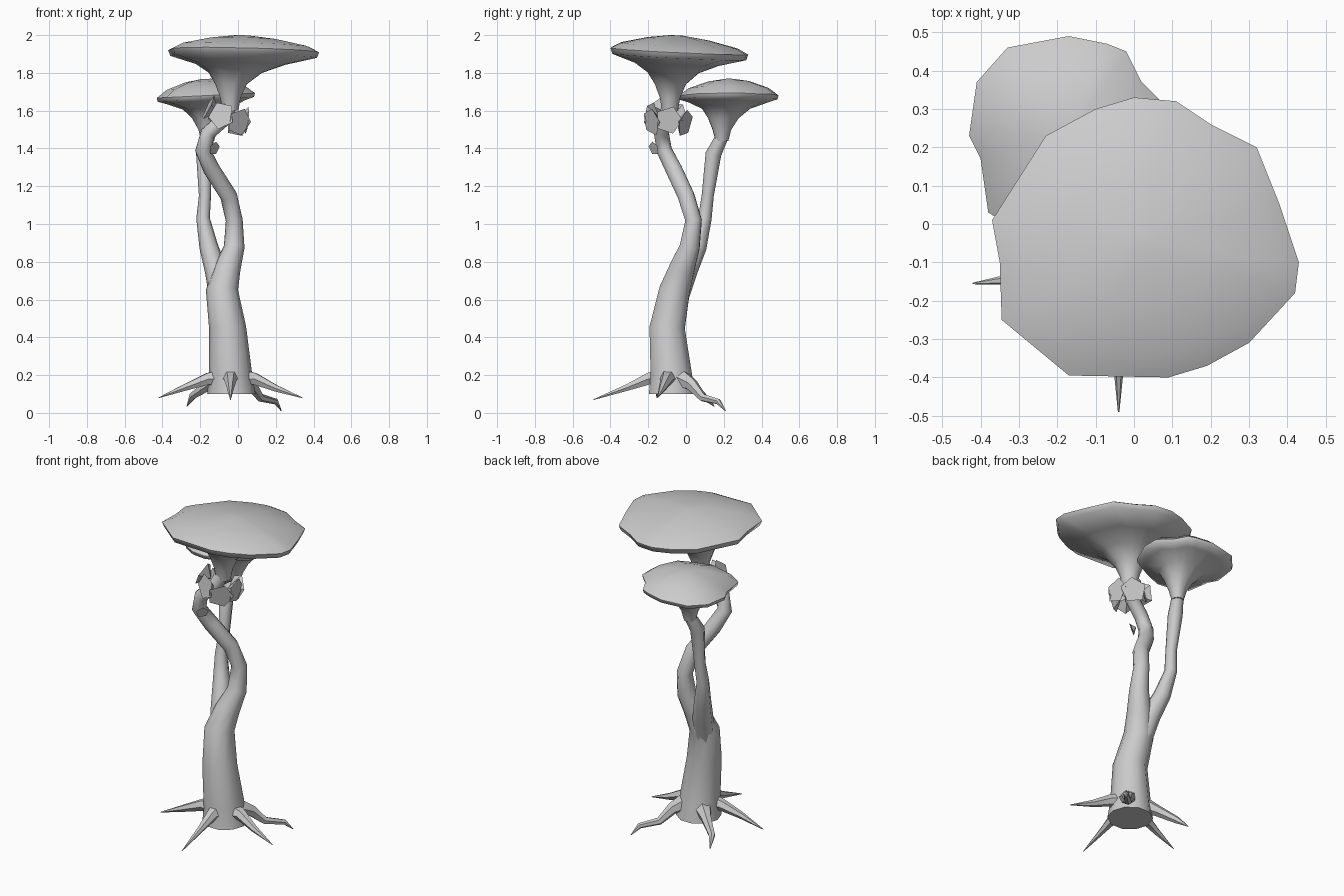
import bpy, bmesh, math
from mathutils import Vector

cube = bpy.data.objects.get("Cube")
if cube:
    bpy.data.objects.remove(cube, do_unlink=True)

GREY = (0.6, 0.6, 0.6, 1)
mat = bpy.data.materials.new("plain grey")
mat.use_nodes = True
mat.diffuse_color = GREY
mat.node_tree.nodes["Principled BSDF"].inputs["Base Color"].default_value = GREY


def finish(name, bm, angle=50):
    bmesh.ops.recalc_face_normals(bm, faces=bm.faces)
    mesh = bpy.data.meshes.new(name)
    bm.to_mesh(mesh)
    bm.free()
    ob = bpy.data.objects.new(name, mesh)
    bpy.context.collection.objects.link(ob)
    mesh.materials.append(mat)
    bpy.ops.object.select_all(action='DESELECT')
    ob.select_set(True)
    bpy.context.view_layer.objects.active = ob
    if angle:
        bpy.ops.object.shade_smooth_by_angle(angle=math.radians(angle))
    return ob


def loft(name, rings, angle=50):
    """Skin a list of point rings and close both ends."""
    bm = bmesh.new()
    rows = [[bm.verts.new(p) for p in ring] for ring in rings]
    n = len(rows[0])
    for a, b in zip(rows, rows[1:]):
        for i in range(n):
            j = (i + 1) % n
            bm.faces.new((a[i], a[j], b[j], b[i]))
    bm.faces.new(rows[0][::-1])
    bm.faces.new(rows[-1])
    return finish(name, bm, angle)


def tube(name, path, sides=8, flat_start=False):
    """Tapering limb through (x, y, z, radius) stations."""
    pts = [Vector(p[:3]) for p in path]
    rings, side = [], Vector((1, 0, 0))
    if abs((pts[-1] - pts[0]).normalized().x) > 0.6:
        side = Vector((0, 1, 0))
    for i, p in enumerate(pts):
        t = (pts[min(i + 1, len(pts) - 1)] - pts[max(i - 1, 0)]).normalized()
        if flat_start and i == 0:
            t = Vector((0, 0, 1))
        side = (side - t * side.dot(t)).normalized()
        up = t.cross(side)
        steps = [math.tau * k / sides for k in range(sides)]
        rings.append([p + path[i][3] * (side * math.cos(a) + up * math.sin(a)) for a in steps])
    return loft(name, rings)


def cap(name, outline, stem, centre, profile, tilt):
    """Funnel from a round stem to an irregular rim, closed by a low dome.
    Profile rows: height, stem radius, blend toward the outline, outline scale."""
    c = Vector(centre)
    rings = []
    for z, r, blend, scale in profile:
        ring = []
        for x, y in outline:
            rim = c + (Vector((x, y)) - c) * scale
            round_pt = Vector(stem) + (Vector((x, y)) - c).normalized() * r
            p = round_pt.lerp(rim, blend)
            lean = tilt[0] * (p.x - c.x) + tilt[1] * (p.y - c.y)
            ring.append((p.x, p.y, z + lean * blend))
        rings.append(ring)
    return loft(name, rings, 60)


# Main trunk winding up to the large cap
tube("main_trunk", [
    (-.035, -.075, .10, .128), (-.04, -.078, .20, .115), (-.055, -.1, .45, .098),
    (-.085, -.06, .65, .085), (-.055, -.02, .77, .07), (-.02, .02, .88, .055),
    (-.02, .04, 1.02, .045), (-.05, 0, 1.15, .046), (-.14, -.065, 1.29, .046),
    (-.185, -.115, 1.39, .042), (-.16, -.13, 1.48, .04), (-.08, -.11, 1.55, .04),
    (-.04, -.085, 1.64, .042)], 10, True)

# Second trunk leaving the first near mid height
tube("second_trunk", [
    (-.09, -.05, .6, .06), (-.115, 0, .75, .06), (-.155, .06, .88, .05),
    (-.185, .1, 1.03, .036), (-.175, .115, 1.15, .032), (-.18, .145, 1.37, .042),
    (-.16, .19, 1.46, .034)])

# Large front cap
cap("large_cap", [
    (0, .33), (.11, .32), (.2, .26), (.32, .2), (.38, .05), (.43, -.1), (.42, -.18),
    (.3, -.31), (.19, -.37), (.09, -.4), (-.17, -.395), (-.345, -.25), (-.35, -.1),
    (-.37, .01), (-.23, .23), (-.1, .3)],
    (-.04, -.085), (.02, -.05),
    [(1.6, .042, 0, 0), (1.67, .055, 0, 0), (1.74, .08, .05, .4), (1.8, .13, .4, .4),
     (1.845, .2, .8, .62), (1.885, 0, 1, .97), (1.915, 0, 1, 1), (1.945, 0, 1, .85),
     (1.98, 0, 1, .45), (1.998, 0, 1, .1)], (-.02, -.05))

# Smaller rear cap
cap("small_cap", [
    (-.17, .49), (-.07, .47), (-.02, .45), (.02, .37), (.09, .3), (.09, .2), (.03, .06),
    (-.09, 0), (-.2, -.04), (-.3, -.02), (-.38, .03), (-.4, .17), (-.43, .23),
    (-.41, .37), (-.33, .46)],
    (-.16, .19), (-.17, .23),
    [(1.44, .034, 0, 0), (1.5, .05, 0, 0), (1.56, .075, .2, .4), (1.61, .12, .6, .5),
     (1.645, 0, 1, .8), (1.66, 0, 1, .98), (1.68, 0, 1, 1), (1.72, 0, 1, .8),
     (1.755, 0, 1, .42), (1.768, 0, 1, .1)], (.05, 0))

# Roots spreading from the base
roots = {
    "right_root": [(-.08, -.1, .18, .06), (-.16, -.115, .18, .035), (-.28, -.14, .135, .02), (-.42, -.155, .08, .002)],
    "left_root": [(.01, -.09, .18, .06), (.09, -.1, .18, .035), (.2, -.125, .13, .02), (.34, -.15, .08, .002)],
    "front_root": [(-.04, -.12, .19, .06), (-.04, -.2, .18, .035), (-.04, -.31, .135, .02), (-.04, -.49, .07, .002)],
    "back_left_root": [(.02, -.03, .18, .055), (.07, .03, .15, .035), (.12, .09, .08, .022), (.2, .17, .06, .016), (.23, .21, .01, .002)],
    "back_right_root": [(-.09, -.03, .18, .055), (-.15, .02, .15, .033), (-.24, .09, .09, .02), (-.27, .15, .035, .002)],
}
for name, path in roots.items():
    tube(name, path, 6)


# Faceted five-sided leaves clustered under the large cap
def leaf(name, pos, facing, size, spin):
    bm = bmesh.new()
    rot = Vector(facing).to_track_quat('Z', 'Y')
    place = lambda a, r, h: bm.verts.new(Vector(pos) + rot @ Vector((r * math.cos(a), r * math.sin(a), h)))
    angles = [math.tau * k / 5 + spin for k in range(5)]
    front = [place(a, size, 0) for a in angles]
    back = place(0, 0, -size * .75)
    bm.faces.new(front)
    for i in range(5):
        bm.faces.new((front[i], back, front[(i + 1) % 5]))
    return finish(name, bm, 0)


stem = Vector((-.05, -.1, 1.56))
for i, (deg, lift, reach) in enumerate([(5, -.1, .1), (62, -.25, .11), (128, .2, .08),
                                        (188, .5, .11), (248, .15, .1), (305, -.2, .1)]):
    out = Vector((math.cos(math.radians(deg)), math.sin(math.radians(deg)), lift))
    leaf(f"leaf_{i + 1}", stem + out * reach, out, .075, i * .5)
leaf("low_leaf", (-.125, -.17, 1.4), (.6, -.6, -.3), .038, .3)
